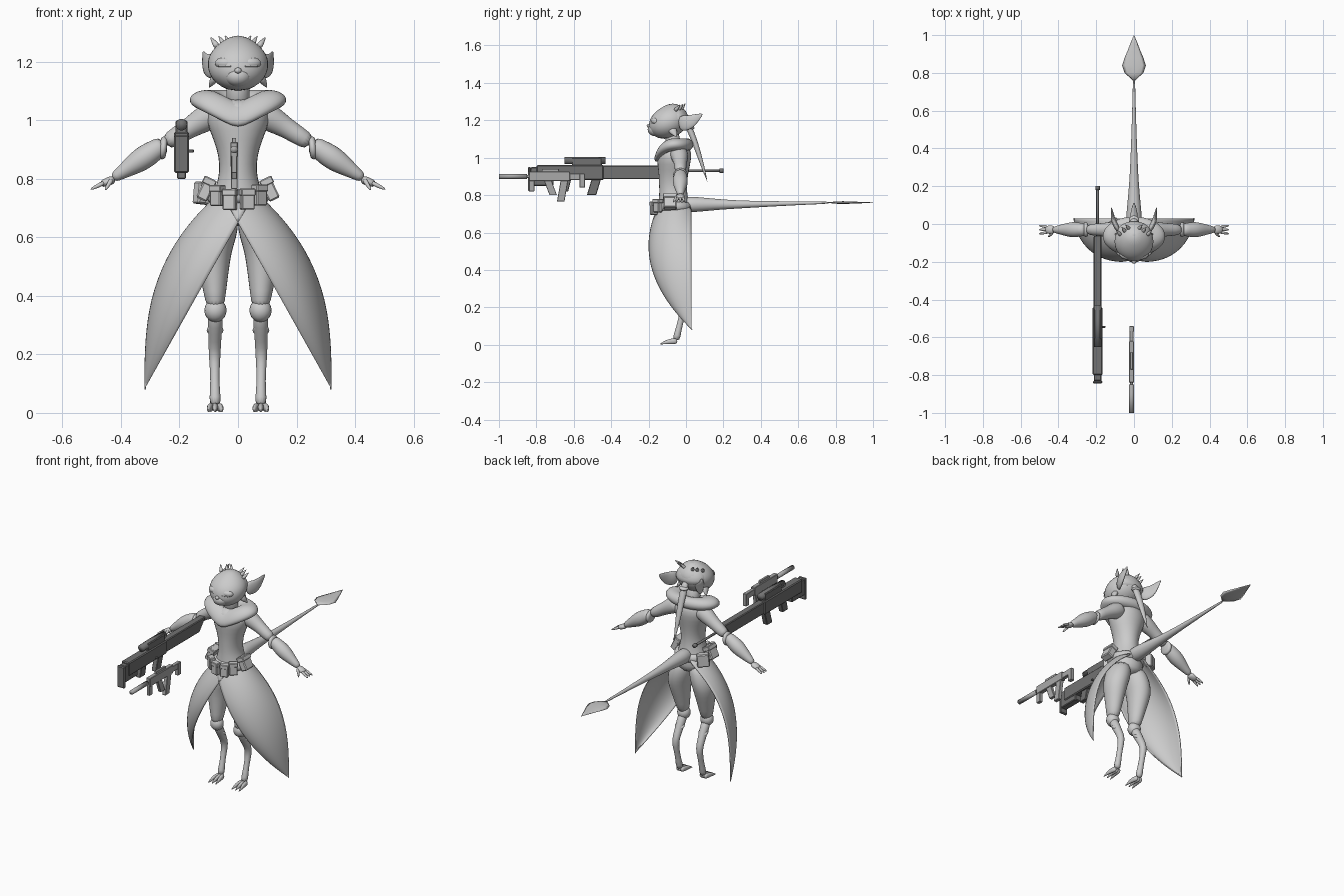
import bpy, bmesh
from math import sin, cos, pi, radians
from mathutils import Vector, Euler

if "Cube" in bpy.data.objects:
    bpy.data.objects.remove(bpy.data.objects["Cube"])


def material(name, value):
    mat = bpy.data.materials.new(name)
    mat.use_nodes = True
    colour = (value, value, value, 1)
    mat.diffuse_color = colour
    mat.node_tree.nodes["Principled BSDF"].inputs["Base Color"].default_value = colour
    return mat


LIGHT = material("light grey", 0.6)
MID = material("mid grey", 0.4)
DARK = material("dark grey", 0.17)
X, Y, Z = Vector((1, 0, 0)), Vector((0, 1, 0)), Vector((0, 0, 1))


def finish(name, bm, mat=LIGHT, smooth=True, mirror=False, subdivide=False):
    bmesh.ops.recalc_face_normals(bm, faces=bm.faces)
    mesh = bpy.data.meshes.new(name)
    bm.to_mesh(mesh)
    bm.free()
    mesh.materials.append(mat)
    for face in mesh.polygons:
        face.use_smooth = smooth
    part = bpy.data.objects.new(name, mesh)
    bpy.context.collection.objects.link(part)
    if mirror:
        part.modifiers.new("Mirror", 'MIRROR').use_mirror_merge = False
    if subdivide:
        part.modifiers.new("Subdivision", 'SUBSURF')
    return part


def loft(name, rings, ref=Y, axis=None, mat=LIGHT, sides=14, mirror=False, subdivide=True):
    """Skin elliptical rings of (centre, width, depth, front droop)."""
    bm = bmesh.new()
    loops = []
    last = len(rings) - 1
    for i, (centre, width, depth, droop) in enumerate(rings):
        along = axis or (rings[min(i + 1, last)][0] - rings[max(i - 1, 0)][0]).normalized()
        across = ref.cross(along).normalized()
        up = along.cross(across)
        loop = []
        for k in range(sides):
            c, s = cos(2 * pi * k / sides), sin(2 * pi * k / sides)
            spot = centre + across * c * width + up * s * depth
            if s < 0:
                spot.z -= droop * (1 - abs(c))
            loop.append(bm.verts.new(spot))
        loops.append(loop)
    for low, high in zip(loops, loops[1:]):
        for k in range(sides):
            n = (k + 1) % sides
            bm.faces.new((low[k], low[n], high[n], high[k]))
    bm.faces.new(loops[0])
    bm.faces.new(loops[-1])
    return finish(name, bm, mat, True, mirror, subdivide)


def limb(name, path, widths, flat=1, thick=0, **options):
    """Loft evenly spaced widths along a path; depth = width * flat + thick."""
    path = [Vector(p) for p in path]
    rings = []
    for i, width in enumerate(widths):
        t = i / (len(widths) - 1) * (len(path) - 1)
        k = min(int(t), len(path) - 2)
        rings.append((path[k].lerp(path[k + 1], t - k), width, width * flat + thick, 0))
    return loft(name, rings, **options)


def place(bm, centre, size, turn):
    matrix = Euler(turn).to_matrix()
    for vert in bm.verts:
        vert.co = matrix @ (vert.co * Vector(size)) + Vector(centre)


def ball(name, centre, size, mirror=False, turn=(0, 0, 0)):
    bm = bmesh.new()
    bmesh.ops.create_uvsphere(bm, u_segments=16, v_segments=10, radius=1)
    for vert in bm.verts:
        vert.co = Euler(turn).to_matrix() @ Vector(a * b for a, b in zip(vert.co, size)) + Vector(centre)
    return finish(name, bm, mirror=mirror)


def box(name, centre, size, mirror=False, turn=(0, 0, 0)):
    bm = bmesh.new()
    bmesh.ops.create_cube(bm, size=1)
    for vert in bm.verts:
        vert.co = Euler(turn).to_matrix() @ Vector(a * b for a, b in zip(vert.co, size)) + Vector(centre)
    bmesh.ops.bevel(bm, geom=bm.edges[:], offset=min(size) / 8, segments=1, affect='EDGES')
    return finish(name, bm, smooth=False, mirror=mirror)


def slab(name, x, half, back, front, bottom, top, mat, lean=0):
    """Gun block across x, its lower edge shifted along y by lean."""
    bm = bmesh.new()
    bmesh.ops.create_cube(bm, size=2)
    for vert in bm.verts:
        y = back if vert.co.y < 0 else front
        z = bottom if vert.co.z < 0 else top
        vert.co = (x + vert.co.x * half, y + (lean if vert.co.z < 0 else 0), z)
    bmesh.ops.bevel(bm, geom=bm.edges[:], offset=half / 5, segments=1, affect='EDGES')
    return finish(name, bm, mat, smooth=False)


def rod(name, x, z, back, front, radius, mat):
    limb(name, [(x, back, z), (x, front, z)], [radius, radius], ref=Z, mat=mat, subdivide=False)


# Torso, neck and cowl
limb("torso", [(0, -.06, .64), (0, -.07, .85), (0, -.06, 1.08)],
     [.06, .1, .09, .068, .064, .075, .1, .12, .06], flat=.4, thick=.05, axis=Z)
limb("neck", [(0, -.06, 1.04), (0, -.08, 1.15)], [.045, .04, .04], axis=Z)
cowl = []
for step in range(13):
    angle = pi - 2 * pi * step / 12
    reach = .11 + .06 * cos(angle)
    cowl.append((Vector((0, -.065, 1.07 + .035 * sin(angle))), reach, reach * .63, reach / 2))
loft("cowl", cowl, axis=Z, sides=20)

# Head
limb("head", [(0, -.115, 1.1), (0, -.09, 1.2), (0, -.07, 1.29)],
     [.035, .08, .1, .106, .104, .09, .065, .02], axis=Z, sides=18)
ball("muzzle", (0, -.165, 1.15), (.045, .04, .035))
ball("nose", (0, -.2, 1.17), (.012, .01, .01))
ball("eyelid", (.045, -.165, 1.195), (.035, .022, .02), mirror=True, turn=(0, 0, .25))
box("lash", (.045, -.185, 1.185), (.045, .005, .005), mirror=True, turn=(0, 0, .3))
box("mouth", (0, -.195, 1.14), (.04, .005, .005))
limb("ear", [(.08, -.04, 1.18), (.11, .02, 1.19), (.12, .09, 1.235)],
     [.012, .015, .013, .008, .001], flat=3, ref=Z, mirror=True)
limb("cheek_tuft", [(.07, -.08, 1.16), (.1, -.05, 1.11)], [.02, .015, .001], flat=1.5, mirror=True, sides=8)
limb("hair_cap", [(0, -.045, 1.17), (0, -.06, 1.29)], [.09, .1, .08, .02], flat=.7, axis=Z)
for side in (-1, 1):
    for lean in (.3, .6, 1):
        root = Vector((side * lean * .07, -.02 - lean * .04, 1.25))
        tip = root + Vector((side * .025, .03, .045 - lean * .01))
        limb("hair_tuft", [root, tip], [.016, .01, .001], ref=X, sides=6)

# Braid hanging behind the neck
limb("braid", [(0, 0, 1.2), (0, .05, 1.08), (0, .115, .87)], [.02, .022, .02, .018, .012, .001], flat=.8)
ball("braid_tie", (0, .02, 1.16), (.027, .025, .012))

# Arms: sleeve with a stepped cuff, palm and fingers
elbow, wrist = Vector((.25, -.03, .92)), Vector((.43, -.03, .8))
limb("upper_arm", [(.07, -.04, 1.03), (.14, -.03, .99), elbow], [.05, .048, .045, .036, .033, .028], mirror=True)
limb("elbow_cuff", [elbow - wrist * .02, elbow + X * .02 - Z * .013], [.036, .043, .036], mirror=True)
limb("forearm", [elbow, wrist], [.032, .036, .042, .04, .032, .023, .016], mirror=True)
limb("palm", [wrist - X * .01, wrist + X * .04 - Z * .02], [.014, .016, .012], thick=.008, mirror=True)
for spread in (-1, 0, 1):
    knuckle = wrist + Vector((.025, spread * .014, -.012))
    tip = knuckle + Vector((.05, spread * .008, -.025))
    limb("finger", [knuckle, tip], [.009, .008, .004], mirror=True, sides=8)
limb("thumb", [wrist - Y * .015, wrist + Vector((.025, -.04, -.04))], [.01, .008, .003], mirror=True, sides=8)

# Legs with backward hocks and clawed toes
knee, hock, foot = Vector((.077, -.09, .35)), Vector((.08, -.01, .2)), Vector((.078, -.055, .02))
limb("thigh", [(.05, -.06, .7), (.085, -.06, .55), knee], [.05, .066, .07, .064, .052, .04, .03],
     flat=1.2, axis=Z, mirror=True)
ball("knee", knee, (.038, .036, .04), mirror=True)
limb("shin", [knee, hock, foot], [.027, .026, .022, .021, .016, .016, .024], mirror=True)
ball("shin_cuff", knee.lerp(hock, .45), (.029, .029, .014), mirror=True, turn=(-.6, 0, 0))
for spread in (-1, 0, 1):
    heel = foot + Vector((spread * .012, .01, 0))
    ball_joint = foot + Vector((spread * .02, -.04, -.003))
    claw = foot + Vector((spread * .024, -.086, -.017))
    limb("toe", [heel, ball_joint, claw], [.012, .012, .01, .006, .001], flat=1.4, ref=Z, mirror=True, sides=8)

# Coat tails: each row wraps from the open front edge round to the back edge
bm = bmesh.new()
grid = []
for row in range(15):
    t = row / 14
    inner = .37 * t - .05
    outer = .08 + .24 * (1 - (1 - t) ** 3)
    depth = (1 - t) * (.18 + t / 2)
    wrap = radians(90 + 50 * (1 - t) ** 4)
    line = []
    for column in range(11):
        a = wrap * column / 10
        y = .03 - depth * (cos(a) - cos(wrap)) / (1 - cos(wrap))
        line.append(bm.verts.new((inner + (outer - inner) * sin(a), y, .74 - .66 * t)))
    grid.append(line)
for up, low in zip(grid, grid[1:]):
    for k in range(len(up) - 1):
        bm.faces.new((up[k], up[k + 1], low[k + 1], low[k]))
coat = finish("coat_tail", bm, mirror=True, subdivide=True)
coat.modifiers.new("Solidify", 'SOLIDIFY').thickness = .005

# Belt and pouches
limb("belt", [(0, -.068, .71), (0, -.068, .77)], [.1, .107, .105, .09], flat=.95, axis=Z, sides=24)
for angle in (-38, -14, 16, 40):
    a = radians(angle)
    spot = Vector((.115 * sin(a), -.068 - .108 * cos(a), .72 + abs(a) / 30))
    box("belt_pouch", spot, (.045, .03, .07), turn=(0, 0, a))
    box("pouch_flap", spot + Z * .025, (.05, .034, .024), turn=(0, 0, a))
hip = Vector((.108, -.085, .765))
box("hip_pouch", hip, (.04, .07, .08), mirror=True, turn=(0, -.45, 0))
box("hip_flap", hip + Vector((-.01, 0, .025)), (.046, .075, .025), mirror=True, turn=(0, -.45, 0))
box("rear_pouch", (-.115, 0, .75), (.07, .04, .075), turn=(0, .1, .6))

# Tail ending in a flat spade
limb("tail", [(0, -.03, .75), (0, .3, .75), (0, .78, .76)],
     [.045, .042, .033, .026, .021, .016, .012, .008, .006], ref=Z)
limb("tail_spade", [(0, .76, .76), (0, 1, .76)], [.006, .05, .063, .05, .033, .018, .001],
     flat=.1, thick=.001, ref=Z, sides=8, subdivide=False)

# Long rifle, barrel pointing to the rear
x = -.193
rod("rifle_barrel", x, .93, -.1, .2, .007, DARK)
rod("rifle_muzzle", x, .93, .18, .2, .012, DARK)
rod("rifle_scope", x, .985, -.65, -.43, .02, DARK)
slab("rifle_shroud", x, .021, -.47, -.06, .885, .957, DARK, lean=-.06)
slab("rifle_receiver", x, .026, -.8, -.44, .88, .96, DARK)
slab("rifle_stock", x, .02, -.83, -.7, .85, .95, DARK, lean=-.01)
slab("butt_plate", x, .025, -.845, -.83, .82, .95, DARK)
slab("rifle_grip", x, .015, -.5, -.45, .8, .9, DARK, lean=-.03)
slab("rifle_magazine", x, .014, -.66, -.61, .82, .9, DARK, lean=-.02)
slab("rifle_sight", x, .02, -.61, -.45, .95, 1, DARK)
slab("rifle_bolt", x + .03, .012, -.55, -.54, .89, .9, DARK)

# Small gun, muzzle to the front
x = -.013
rod("suppressor", x, .9, -1, -.85, .013, MID)
rod("small_barrel", x, .9, -.86, -.8, .008, MID)
slab("small_receiver", x, .013, -.84, -.62, .875, .925, MID)
slab("small_stock", x, .011, -.63, -.54, .88, .915, MID)
slab("small_butt", x, .012, -.57, -.54, .84, .915, MID)
slab("small_grip", x, .011, -.67, -.63, .765, .88, MID, lean=-.02)
slab("small_magazine", x, .009, -.76, -.72, .8, .88, MID, lean=.03)
slab("front_grip", x, .01, -.84, -.81, .82, .89, MID)
slab("small_sight", x, .007, -.77, -.68, .92, .94, MID)
